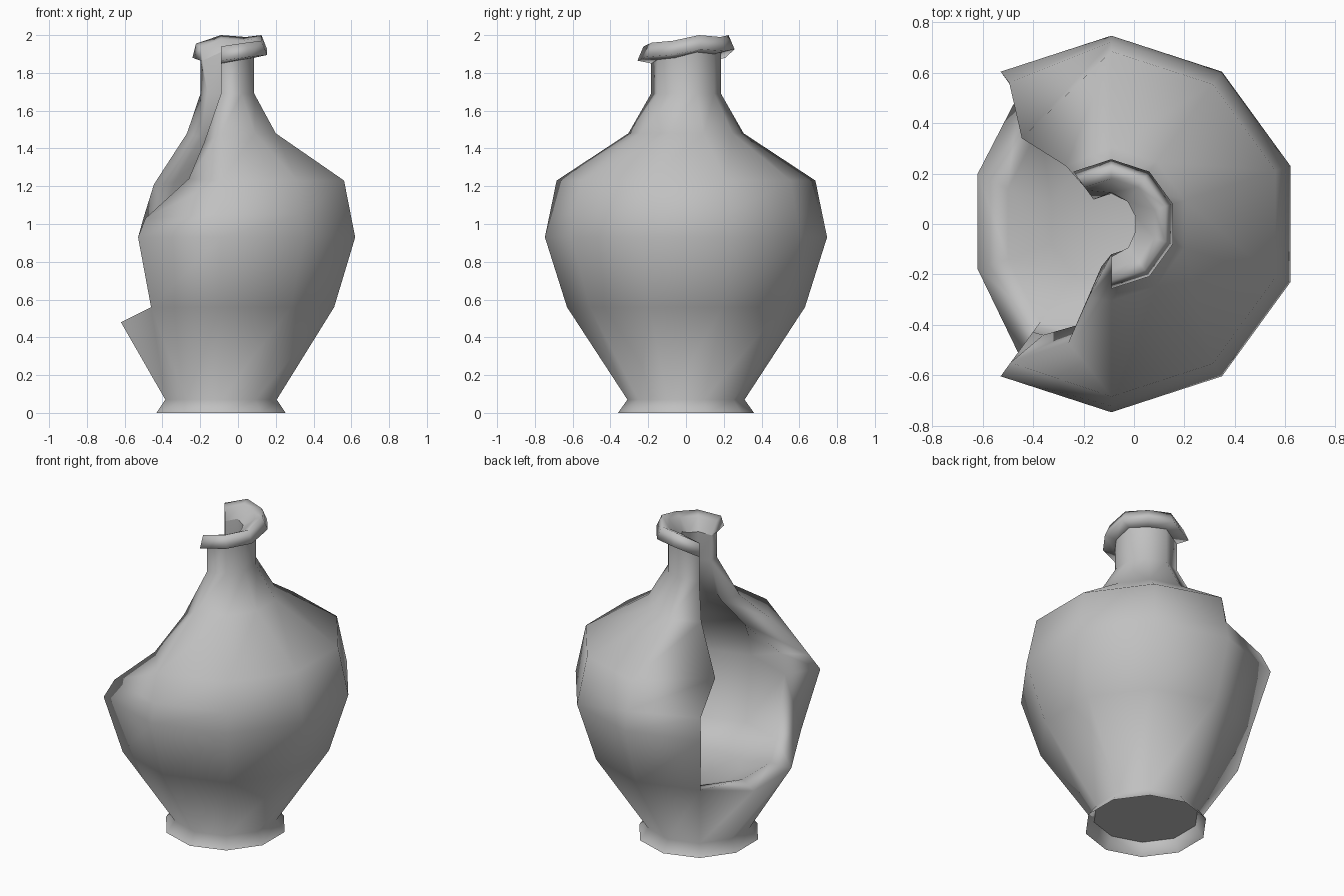
import bpy, bmesh
from math import sin, cos, radians

cube = bpy.data.objects.get("Cube")
if cube:
    bpy.data.objects.remove(cube, do_unlink=True)

clay = bpy.data.materials.new("grey_clay")
clay.use_nodes = True
GREY = (0.53, 0.53, 0.53, 1)
clay.diffuse_color = GREY
clay.node_tree.nodes["Principled BSDF"].inputs["Base Color"].default_value = GREY

AXIS = -0.09      # x of the vase axis
SIDES = 10


def point(k, r, z):
    """Corner k of a ten-sided ring; 0 and 7 flank the break."""
    a = radians(234 + 36 * k)
    return (AXIS + r * cos(a), r * sin(a), z)


def finish(name, bm):
    mesh = bpy.data.meshes.new(name)
    bm.to_mesh(mesh)
    bm.free()
    mesh.materials.append(clay)
    mesh.shade_smooth()
    ob = bpy.data.objects.new(name, mesh)
    bpy.context.collection.objects.link(ob)


def shell(bm, rings, moved, first, inward):
    """Rings of corners, open on one side above ring 2; returns the corners."""
    grid = {}
    for i, (r, z) in enumerate(rings):
        for k in range(SIDES):
            missing = (i > 2 and k > 7) or (i > 6 and k == 0)
            if i >= first and not missing:
                grid[i, k] = bm.verts.new(moved.get((i, k), point(k, r, z)))
    for i in range(first, len(rings) - 1):
        for k in range(SIDES if i < 2 else 7):
            n = (k + 1) % SIDES
            keys = ((i, k), (i, n), (i + 1, n), (i + 1, k))
            corners = [grid[c] for c in keys if c in grid]
            if len(corners) > 2:
                bm.faces.new(corners[::-1] if inward else corners)
    return grid


# Uneven height of the lip and width of the mouth around the unbroken corners
tops = [1.94, 1.96, 1.97, 2.0, 1.99, 2.0, 1.955]
mouth = [0.13, 0.115, 0.1, 0.1, 0.11, 0.125, 0.165]
UNDER = -0.09     # underside of the lip below its top

# Outer skin: foot, body, shoulder, neck, with corners moved along the break
outer_rings = [(0.36, 0), (0.31, 0.07), (0.63, 0.56), (0.747, 0.93),
               (0.722, 1.05), (0.685, 1.23), (0.305, 1.48), (0.185, 1.69),
               (0.185, 1.87)]
outer_break = {
    (2, 8): (-0.62, 0.20, 0.48), (2, 9): (-0.62, -0.18, 0.48),
    (4, 7): (-0.495, 0.56, 1.05), (4, 0): (-0.49, -0.55, 1.03),
    (5, 7): (-0.445, 0.34, 1.21), (5, 0): (-0.26, -0.47, 1.24),
    (6, 7): (-0.27, 0.23, 1.48), (6, 0): (-0.18, -0.29, 1.43),
}
# Inner skin: much narrower than the outside, with a shallow raised floor
inner_rings = [(0, 0), (0.25, 0.42), (0.48, 0.52), (0.53, 0.93),
               (0.51, 1.05), (0.42, 1.22), (0.18, 1.46), (0.12, 1.69),
               (0.105, 1.87)]
inner_break = {
    (2, 8): (-0.50, 0.14, 0.50), (2, 9): (-0.50, -0.14, 0.50),
    (4, 0): (-0.36, -0.44, 1.05),
    (5, 0): (-0.15, -0.38, 1.20), (6, 0): (-0.13, -0.17, 1.43),
}
for k, (top, r) in enumerate(zip(tops, mouth), 1):
    outer_break[8, k] = point(k, 0.185, top + UNDER)
    inner_break[8, k] = point(k, r, top + UNDER)

bm = bmesh.new()
outer = shell(bm, outer_rings, outer_break, 0, False)
rim = [e for e in bm.edges if len(e.link_faces) == 1]
inner = shell(bm, inner_rings, inner_break, 1, True)
bm.faces.new([inner[1, k] for k in range(SIDES)])

# Close the wall along the break
partner = {outer[key]: inner[key] for key in inner}
mouth_edge = {outer[8, k] for k in range(1, 8)}
for e in rim:
    loop = e.link_loops[0]
    a, b = loop.vert, loop.link_loop_next.vert
    if a in partner and b in partner and not {a, b} <= mouth_edge:
        bm.faces.new((b, a, partner[a], partner[b]))
finish("vase_body", bm)

# Underside, recessed inside the foot
bm = bmesh.new()
bm.faces.new([bm.verts.new(point(k, 0.31, 0.07)) for k in reversed(range(SIDES))])
finish("base_underside", bm)

# Lip swept around the unbroken part of the mouth, sitting on the neck
section = [(0.185, UNDER), (0.257, -0.075), (0.225, 0), (0.18, -0.02)]
bm = bmesh.new()
loops = [[bm.verts.new(point(k, r, top + dz))
          for r, dz in section + [(inside, UNDER)]]
         for k, (top, inside) in enumerate(zip(tops, mouth), 1)]
count = len(section) + 1
for a, b in zip(loops, loops[1:]):
    for j in range(count - 1):
        bm.faces.new((a[j], b[j], b[j + 1], a[j + 1]))
bm.faces.new(loops[0])
bm.faces.new(loops[-1][::-1])
bmesh.ops.recalc_face_normals(bm, faces=bm.faces)
finish("mouth_lip", bm)
